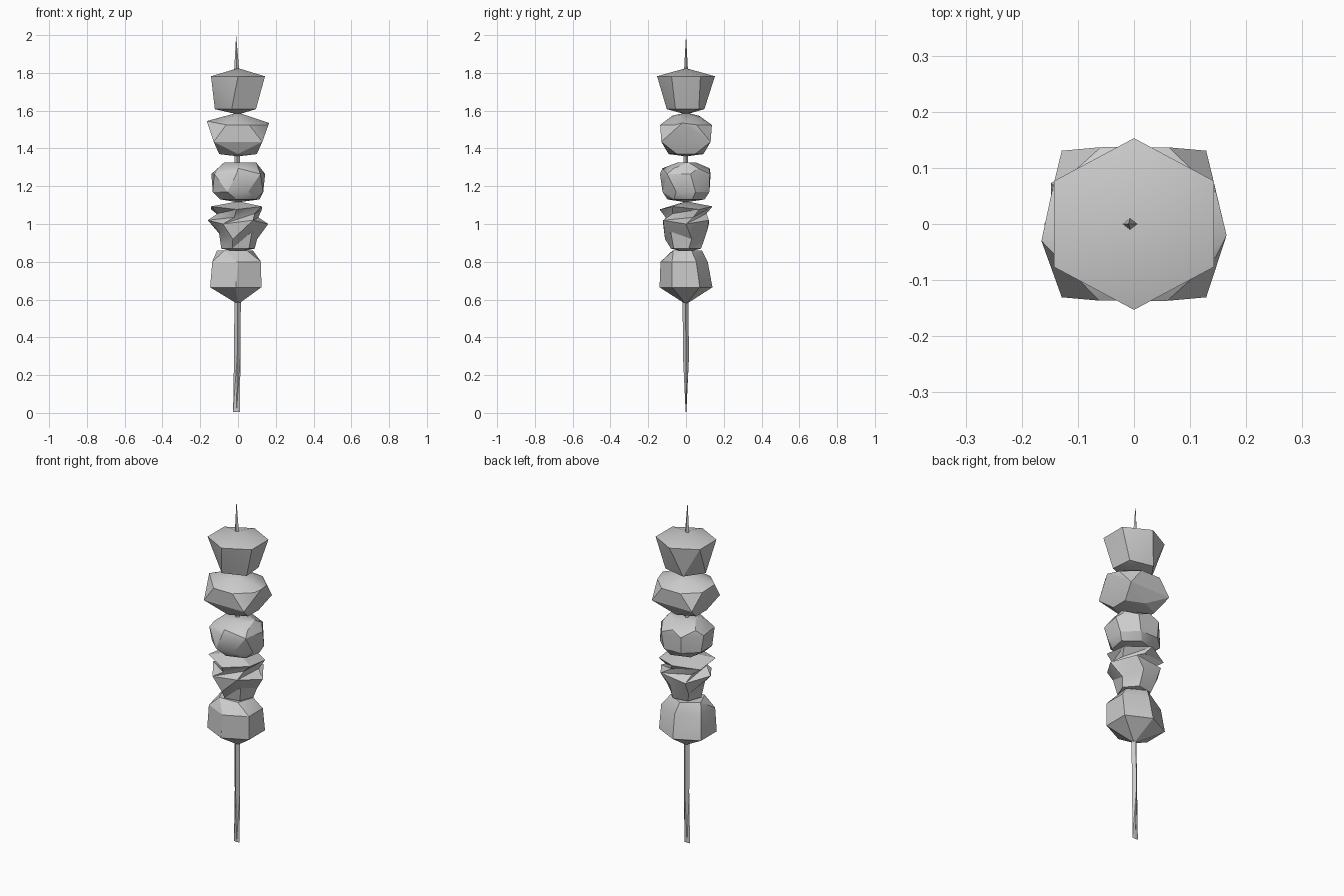
import bpy, bmesh
from math import sin, cos, radians

default_cube = bpy.data.objects.get("Cube")
if default_cube:
    bpy.data.objects.remove(default_cube, do_unlink=True)

grey = bpy.data.materials.new("plain grey")
grey.use_nodes = True
tone = (0.6, 0.6, 0.6, 1)
grey.diffuse_color = tone
grey.node_tree.nodes["Principled BSDF"].inputs["Base Color"].default_value = tone


def ring(z, x, y, sides=6, turn=0, cx=0, cy=0, box=0, wave=0):
    """Horizontal loop of points; box pushes the diagonals out, wave lifts every other point."""
    points = []
    for i in range(sides):
        angle = radians(turn + i * 360 / sides)
        c, s = cos(angle), sin(angle)
        reach = max(abs(c), abs(s)) ** -box
        lift = wave if i % 2 else -wave
        points.append((cx + x * c * reach, cy + y * s * reach, z + lift))
    return points


def tip(z, x=0, y=0):
    return [(x, y, z)]


def finish(name, bm):
    bmesh.ops.recalc_face_normals(bm, faces=bm.faces)
    mesh = bpy.data.meshes.new(name)
    bm.to_mesh(mesh)
    bm.free()
    mesh.materials.append(grey)
    part = bpy.data.objects.new(name, mesh)
    bpy.context.collection.objects.link(part)
    bpy.ops.object.select_all(action='DESELECT')
    part.select_set(True)
    bpy.context.view_layer.objects.active = part
    bpy.ops.object.shade_smooth_by_angle(angle=radians(25))


def chunk(name, *loops):
    """Faceted lump: the convex hull of its loops."""
    bm = bmesh.new()
    for loop in loops:
        for point in loop:
            bm.verts.new(point)
    hull = bmesh.ops.convex_hull(bm, input=bm.verts)
    loose = {v for v in hull["geom_interior"] + hull["geom_unused"]
             if isinstance(v, bmesh.types.BMVert)}
    bmesh.ops.delete(bm, geom=list(loose), context='VERTS')
    bmesh.ops.dissolve_limit(bm, angle_limit=radians(4), verts=bm.verts, edges=bm.edges)
    finish(name, bm)


def loft(name, *loops):
    """Skin consecutive loops of equal size; single points close as fans."""
    bm = bmesh.new()
    rows = [[bm.verts.new(point) for point in loop] for loop in loops]
    for low, high in zip(rows, rows[1:]):
        count = max(len(low), len(high))
        for i in range(count):
            j = (i + 1) % count
            corners = [low[i % len(low)], low[j % len(low)],
                       high[j % len(high)], high[i % len(high)]]
            unique = list(dict.fromkeys(corners))
            if len(unique) == 4:
                bm.faces.new((unique[0], unique[1], unique[2]))
                bm.faces.new((unique[0], unique[2], unique[3]))
            else:
                bm.faces.new(unique)
    finish(name, bm)


# Skewer: thin stick, flattened at the foot and pointed at the tip
loft("skewer",
     ring(z=0.006, x=.018, y=.002, sides=4, cx=-.008),
     ring(z=0.3, x=.017, y=.016, sides=4, cx=-.004),
     ring(z=0.6, x=.017, y=.015, sides=4, cx=-.002, cy=-.003),
     ring(z=1.82, x=.013, y=.01, sides=4, cx=-.007),
     tip(z=2, x=-.01))

# Lowest chunk: block with a pointed underside
chunk("lowest_chunk",
      tip(z=.575),
      ring(z=.665, x=.15, y=.14, sides=6, turn=30, cx=-.012, box=.3),
      ring(z=.80, x=.145, y=.125, sides=6, turn=30, cx=-.007, cy=-.01, box=.2),
      tip(z=.80, y=-.135),
      ring(z=.86, x=.1, y=.085, sides=5, turn=20, cx=-.015))

# Second chunk: crumpled lump with a creased upper rim and narrow foot
loft("second_chunk",
     tip(z=.85),
     ring(z=.87, x=.09, y=.085, sides=6, turn=10),
     ring(z=.94, x=.105, y=.115, sides=6, turn=15, wave=.02),
     ring(z=1.01, x=.16, y=.14, sides=6, turn=0, wave=.01),
     ring(z=1.045, x=.115, y=.11, sides=6, turn=20, wave=.01),
     ring(z=1.085, x=.155, y=.14, sides=6, turn=30, cx=-.008, wave=.008),
     tip(z=1.12))

# Middle chunk: bevelled block
chunk("middle_chunk",
      tip(z=1.115),
      ring(z=1.13, x=.11, y=.1, sides=6, turn=20, cx=.01),
      ring(z=1.17, x=.14, y=.13, sides=8, turn=22, box=.4),
      ring(z=1.265, x=.145, y=.138, sides=7, turn=10, box=.3),
      ring(z=1.295, x=.12, y=.125, sides=6, turn=30, box=.2),
      ring(z=1.325, x=.09, y=.055, sides=5, turn=15, cx=.01))

# Fourth chunk: wide slab with squared corners
chunk("fourth_chunk",
      tip(z=1.358),
      ring(z=1.37, x=.11, y=.092, sides=6, turn=30, box=.3),
      ring(z=1.435, x=.138, y=.14, sides=4, turn=45, box=.8),
      ring(z=1.525, x=.15, y=.14, sides=8, turn=22, box=.7),
      tip(z=1.535, x=.165, y=-.02), tip(z=1.545, x=-.165, y=-.03),
      ring(z=1.573, x=.06, y=.075, sides=5, turn=40),
      tip(z=1.59))

# Top chunk: hexagonal cap tapering downwards
chunk("top_chunk",
      tip(z=1.58),
      ring(z=1.608, x=.118, y=.105, sides=5, turn=40, cx=-.005),
      ring(z=1.782, x=.165, y=.153, sides=6, turn=30),
      tip(z=1.825))
